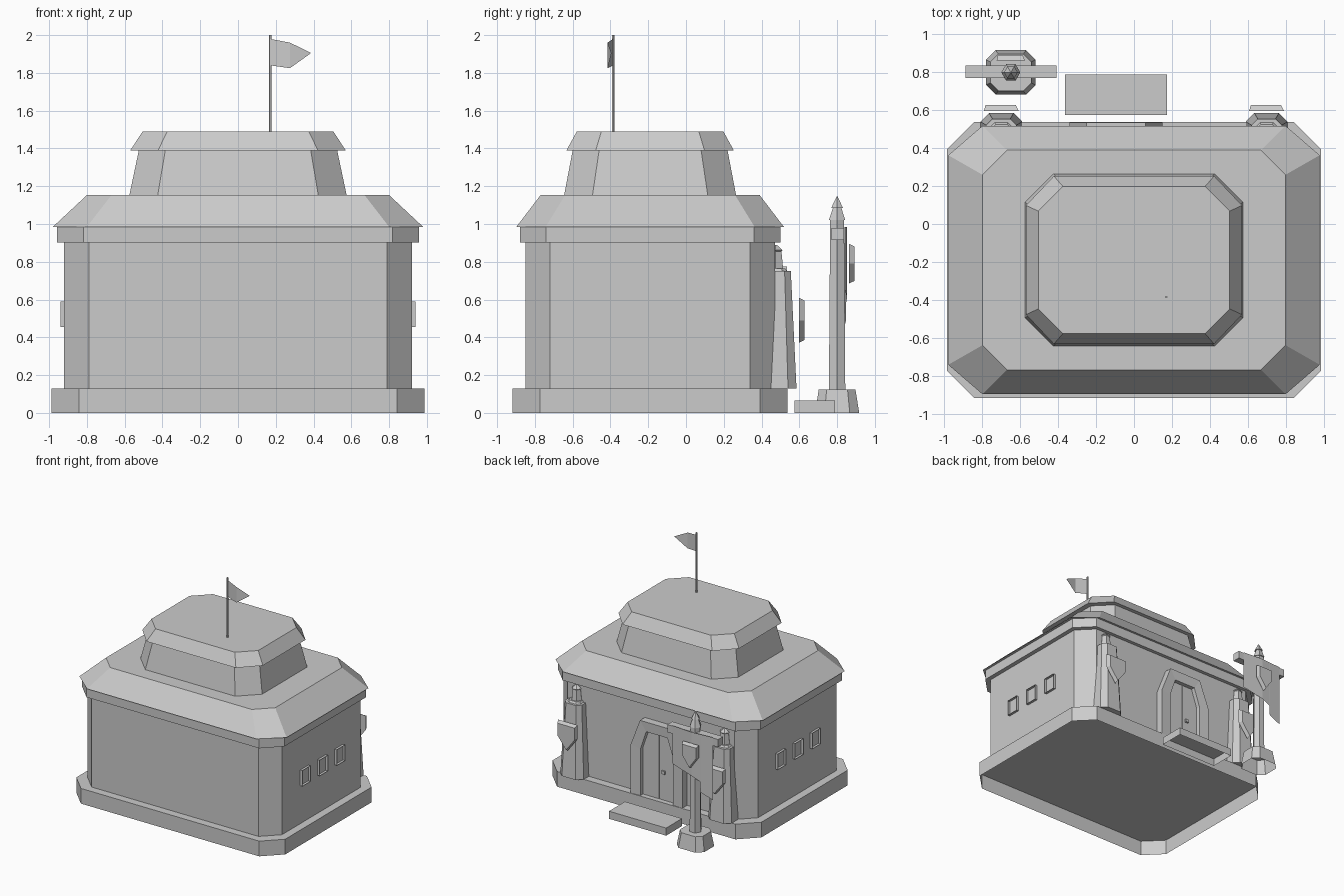
import bpy, bmesh
from math import pi, sin, cos

if "Cube" in bpy.data.objects:
    bpy.data.objects.remove(bpy.data.objects["Cube"])

stone = bpy.data.materials.new("grey stone")
stone.use_nodes = True
GREY = (0.6, 0.6, 0.6, 1)
stone.diffuse_color = GREY
stone.node_tree.nodes["Principled BSDF"].inputs["Base Color"].default_value = GREY


def finish(name, bm, solid=True):
    if solid:
        bmesh.ops.recalc_face_normals(bm, faces=bm.faces)
    mesh = bpy.data.meshes.new(name)
    bm.to_mesh(mesh)
    bm.free()
    mesh.materials.append(stone)
    ob = bpy.data.objects.new(name, mesh)
    bpy.context.collection.objects.link(ob)
    return ob


def loft(name, rings, caps=(0, -1)):
    """Skin a stack of equal-length rings and cap the chosen ends."""
    bm = bmesh.new()
    rows = [[bm.verts.new(p) for p in r] for r in rings]
    n = len(rows[0])
    for a, b in zip(rows, rows[1:]):
        for i in range(n):
            j = (i + 1) % n
            bm.faces.new((a[i], a[j], b[j], b[i]))
    for end in caps:
        bm.faces.new(rows[end])
    return finish(name, bm)


OPEN_BELOW = (-1,)


def octagon(cx, cy, z, hx, hy, kx, ky=None):
    """Rectangle with cut corners."""
    ky = ky or kx
    q = [(hx, hy - ky), (hx - kx, hy)]
    pts = q + [(-x, y) for x, y in q[::-1]]
    pts += [(-x, -y) for x, y in pts]
    return [(cx + x, cy + y, z) for x, y in pts]


def tier(name, cx, cy, *levels, caps=(0, -1)):
    return loft(name, [octagon(cx, cy, *lv) for lv in levels], caps)


def turned(name, cx, cy, sides, profile):
    return loft(name, [[(cx + r * cos(2 * pi * i / sides), cy + r * sin(2 * pi * i / sides), z)
                        for i in range(sides)] for r, z in profile])


def box(name, x0, x1, y0, y1, z0, z1, caps=(0, -1)):
    return loft(name, [[(x0, y0, z), (x1, y0, z), (x1, y1, z), (x0, y1, z)] for z in (z0, z1)], caps)


def slab(name, outline, y0, y1):
    """Upright plate: an x-z outline given thickness along y."""
    return loft(name, [[(x, y, z) for x, z in outline] for y in (y0, y1)])


def sheet(name, columns):
    """Thin folded cloth; each column is x, y, bottom, top."""
    bm = bmesh.new()
    rows = [(bm.verts.new((x, y, lo)), bm.verts.new((x, y, hi))) for x, y, lo, hi in columns]
    for a, b in zip(rows, rows[1:]):
        bm.faces.new((a[0], b[0], b[1], a[1]))
    return finish(name, bm, solid=False)


# Main building, stacked cut-corner tiers; the plinth is hollow underneath
MID = -0.19
tier("plinth", 0, MID, (0, 0.988, 0.728, 0.145), (0.13, 0.988, 0.728, 0.145), caps=OPEN_BELOW)
tier("walls", 0, MID, (0.13, 0.92, 0.66, 0.13), (0.902, 0.92, 0.66, 0.13), caps=OPEN_BELOW)
tier("cornice", 0, MID, (0.902, 0.957, 0.69, 0.14), (0.985, 0.957, 0.69, 0.14))
tier("lower_roof", 0, MID, (0.985, 0.98, 0.708, 0.18, 0.155), (1.153, 0.8, 0.58, 0.13))
tier("upper_storey", 0, MID, (1.153, 0.575, 0.455, 0.15), (1.39, 0.525, 0.41, 0.14))
tier("upper_roof", 0, MID, (1.39, 0.57, 0.443, 0.147, 0.155), (1.49, 0.505, 0.388, 0.13))

# Roof flag, a single folded sheet
PX, PY = 0.17, -0.385
turned("flag_pole", PX, PY, 6, [(0.007, 1.49), (0.007, 2.0)])
sheet("flag", [(PX, PY, 1.84, 1.98), (0.275, PY - 0.03, 1.825, 1.96),
               (0.384, PY - 0.01, 1.903, 1.907)])

# Side windows: thin open frames around the wall face
for side, label in ((1, "left"), (-1, "right")):
    for i in range(3):
        y, z, hy, hz = MID + 0.005 + (i - 1) * 0.233, 0.522, 0.056, 0.067
        loft(f"{label}_window_frame_{i + 1}",
             [[(side * x, y + a * hy, z + b * hz) for a, b in ((1, 1), (-1, 1), (-1, -1), (1, -1))]
              for x in (0.91, 0.941)], caps=())


# Heater shield: flat top, pointed foot, sloping rim
def shield(name, cx, cy, cz, w, h):
    outline = [(-1, 1), (1, 1), (1, 0), (0, -1), (-1, 0)]
    loft(name, [[(cx + (x * s - shift) * w, y, cz + z * h * s) for x, z in outline]
                for y, s, shift in ((cy, 1, 0), (cy + 0.03, 0.87, 0.04))])


# Tapered buttresses with finials and floating shields
for side, label in ((1, "left"), (-1, "right")):
    x, y = side * 0.7, 0.475
    tier(f"{label}_buttress", x, y, (0.13, 0.11, 0.11, 0.045), (0.75, 0.08, 0.08, 0.033))
    tier(f"{label}_buttress_cap", x, y, (0.75, 0.06, 0.06, 0.025), (0.765, 0.05, 0.05, 0.02))
    turned(f"{label}_finial", x, y, 6,
           [(0.045, 0.765), (0.035, 0.855), (0.042, 0.862), (0.006, 0.89)])
    shield(f"{label}_shield", x, 0.597, 0.49, 0.092, 0.12)

# Doorway: surround, recessed doors, handle and step
DX = -0.095


def arch(half, shoulder, top, height, foot=0.13):
    right = [(half, foot), (half, shoulder), (top, height)]
    return [(DX + x, z) for x, z in right] + [(DX - x, z) for x, z in right[::-1]]


outer, inner = arch(0.245, 0.545, 0.155, 0.775), arch(0.155, 0.53, 0.1, 0.69)
bm = bmesh.new()
rows = [[bm.verts.new((x, y, z)) for x, z in shape]
        for shape, y in ((outer, 0.465), (outer, 0.535), (inner, 0.53), (inner, 0.465))]
for a, b in zip(rows, rows[1:]):
    for i in range(len(a) - 1):
        bm.faces.new((a[i], a[i + 1], b[i + 1], b[i]))
finish("door_surround", bm)
half_door = [p for p in inner if p[0] > DX]
for side, label in ((1, "left"), (-1, "right")):
    leaf = [(DX + side * (x - DX), z) for x, z in half_door]
    leaf += [(DX + side * 0.003, 0.69), (DX + side * 0.003, 0.13)]
    slab(f"{label}_door", leaf, 0.46, 0.495)
box("door_handle", DX - 0.06, DX - 0.03, 0.49, 0.51, 0.357, 0.383)
box("door_step", DX - 0.27, DX + 0.27, 0.575, 0.79, 0, 0.065, caps=OPEN_BELOW)

# Banner post
BX, BY = -0.65, 0.8
tier("post_foot", BX, BY, (0, 0.13, 0.117, 0.05), (0.125, 0.108, 0.097, 0.042), caps=OPEN_BELOW)
turned("post", BX, BY, 6, [(0.05, 0.125), (0.043, 0.975)])
turned("post_finial", BX, BY, 6,
       [(0.042, 0.975), (0.042, 1.02), (0.05, 1.02), (0.026, 1.085), (0.036, 1.085), (0.002, 1.147)])
box("crossbar", BX - 0.24, BX + 0.24, BY - 0.03, BY + 0.037, 0.915, 0.98)
TOP = 0.985
sheet("banner", [(BX + 0.19, BY + 0.038, 0.66, TOP), (BX, BY + 0.053, 0.61, TOP),
                 (BX - 0.075, BY + 0.047, 0.58, TOP), (BX - 0.08, BY + 0.047, 0.49, TOP),
                 (BX - 0.19, BY + 0.038, 0.45, TOP)])
shield("banner_shield", BX, BY + 0.062, 0.79, 0.075, 0.105)
